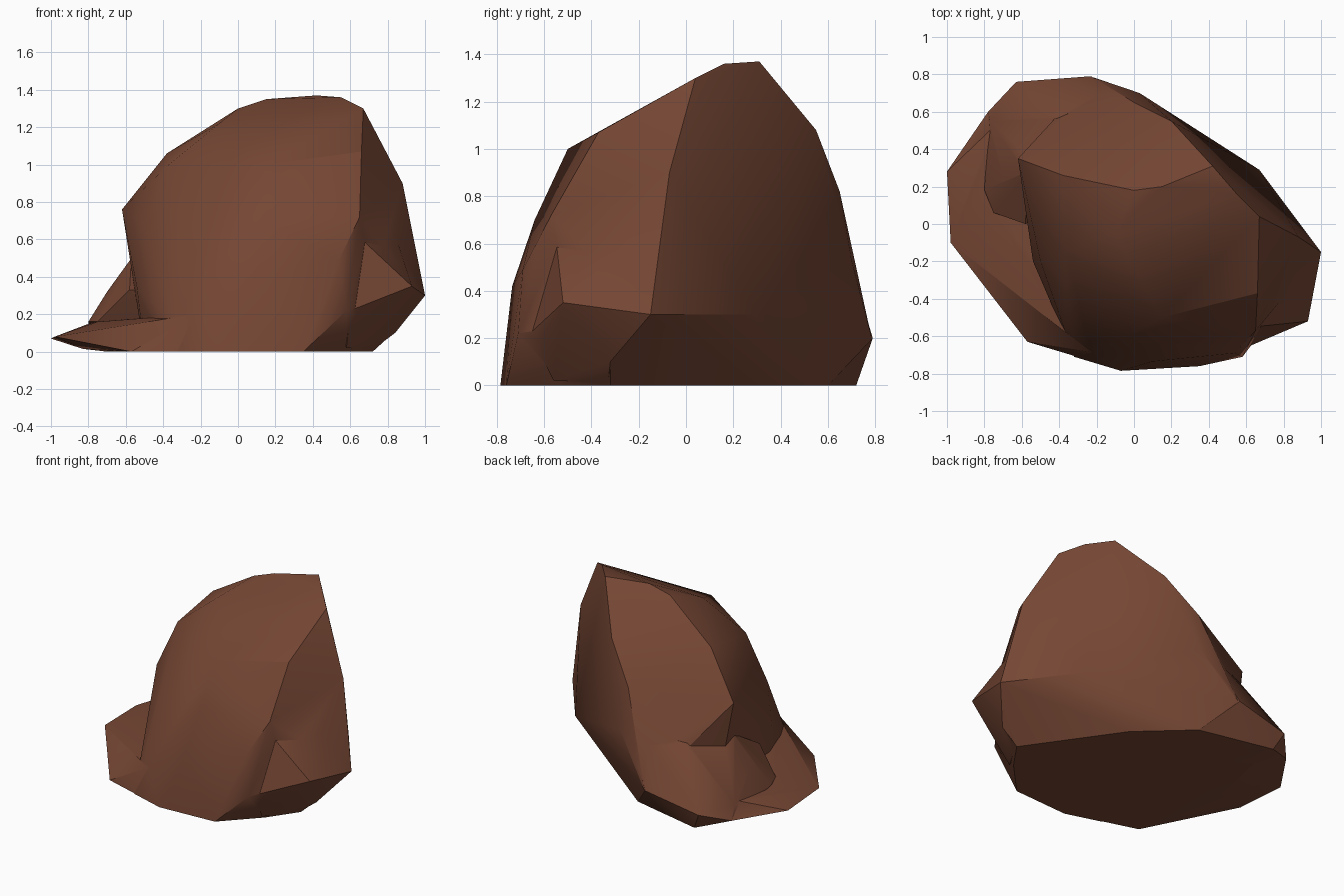
import bpy, bmesh, math

if "Cube" in bpy.data.objects:
    bpy.data.objects.remove(bpy.data.objects["Cube"])

brown = bpy.data.materials.new("rock brown")
brown.diffuse_color = (0.178, 0.062, 0.034, 1)
brown.use_nodes = True
brown.node_tree.nodes["Principled BSDF"].inputs["Base Color"].default_value = brown.diffuse_color


def chunk(name, points):
    """Faceted stone: convex hull around a few corner points."""
    bm = bmesh.new()
    for p in points:
        bm.verts.new(p)
    res = bmesh.ops.convex_hull(bm, input=bm.verts)
    junk = {g for g in res["geom_interior"] + res["geom_unused"]
            if isinstance(g, bmesh.types.BMVert) and g.is_valid}
    bmesh.ops.delete(bm, geom=list(junk), context='VERTS')
    bmesh.ops.recalc_face_normals(bm, faces=bm.faces)
    me = bpy.data.meshes.new(name)
    bm.to_mesh(me)
    bm.free()
    me.materials.append(brown)
    ob = bpy.data.objects.new(name, me)
    bpy.context.collection.objects.link(ob)
    return ob


# Main boulder
rock = chunk("rock", [
    # base
    (-.32, -.71, 0), (-.07, -.785, 0), (.35, -.76, 0), (.58, -.52, 0), (.72, -.32, 0),
    (.29, .295, 0), (-.04, .6, 0), (-.3, .66, 0), (-.5, .4, 0), (-.5, -.2, 0),
    # front right edge and front bulge
    (.58, -.71, .22), (.54, -.69, .49), (.65, -.57, .72), (.66, -.37, 1.07),
    (.15, -.5, 1.0), (.15, -.64, .7), (.1, -.735, .42), (-.22, -.69, .21),
    # right side
    (.83, -.32, .1), (1, -.15, .3), (.88, -.07, .9), (.67, .29, .3),
    # crown
    (.67, .04, 1.3), (.55, .16, 1.36), (.42, .31, 1.37), (.15, .2, 1.35), (0, .18, 1.3),
    # left ridges
    (-.1, -.05, 1.22), (-.37, -.15, 1.0), (-.38, .26, 1.06), (-.5, -.2, .68),
    (-.62, .35, .76), (-.54, -.2, .34),
    # back ridge
    (.2, .55, 1.08), (0, .65, .82), (.03, .7, .53), (-.22, .785, .2)])

# Low lip running round the left front
lip = chunk("lip", [
    (-.57, -.63, 0), (-.07, -.78, 0), (-.23, -.685, .2), (-.98, -.1, .08), (-1, .28, .07),
    (-.75, .06, .16), (-.78, .6, .06), (-.77, .5, .16), (-.83, .2, .015), (-.7, 0, 0),
    (-.6, .5, 0), (-.3, .65, 0), (-.2, .2, .1), (-.2, .2, 0)])

# Sloping skirt at the back left
skirt = chunk("skirt", [
    (-.57, .28, .5), (-.7, .25, .32), (-.8, .18, .16), (-.75, .06, .16), (-.58, 0, .33),
    (-.77, .55, .15), (-.78, .6, .06), (-.63, .76, .12), (-.57, .72, 0), (-.04, .6, 0),
    (-.23, .79, .2), (-.02, .67, .6), (-.4, .58, .5), (0, .3, .3), (-.3, .2, 0),
    (-.6, .4, 0)])

# Low spur at the right front
spur = chunk("spur", [
    (.93, -.52, .35), (1, -.15, .3), (.84, -.32, .1), (.72, -.33, .01), (.58, -.56, .02),
    (.6, -.66, .22), (.64, -.55, .62), (.8, -.08, .75), (.5, -.3, .3)])

# Fuse the parts into one stone
parts = (lip, skirt, spur)
for part in parts:
    mod = rock.modifiers.new("join " + part.name, 'BOOLEAN')
    mod.operation, mod.solver, mod.object = 'UNION', 'EXACT', part
bpy.context.view_layer.update()
dg = bpy.context.evaluated_depsgraph_get()
fused = bpy.data.meshes.new_from_object(rock.evaluated_get(dg))
rock.modifiers.clear()
rock.data = fused
for part in parts:
    bpy.data.objects.remove(part)

# Soft facets with sharp ridges
bpy.context.view_layer.objects.active = rock
rock.select_set(True)
bpy.ops.object.shade_smooth_by_angle(angle=math.radians(30))
